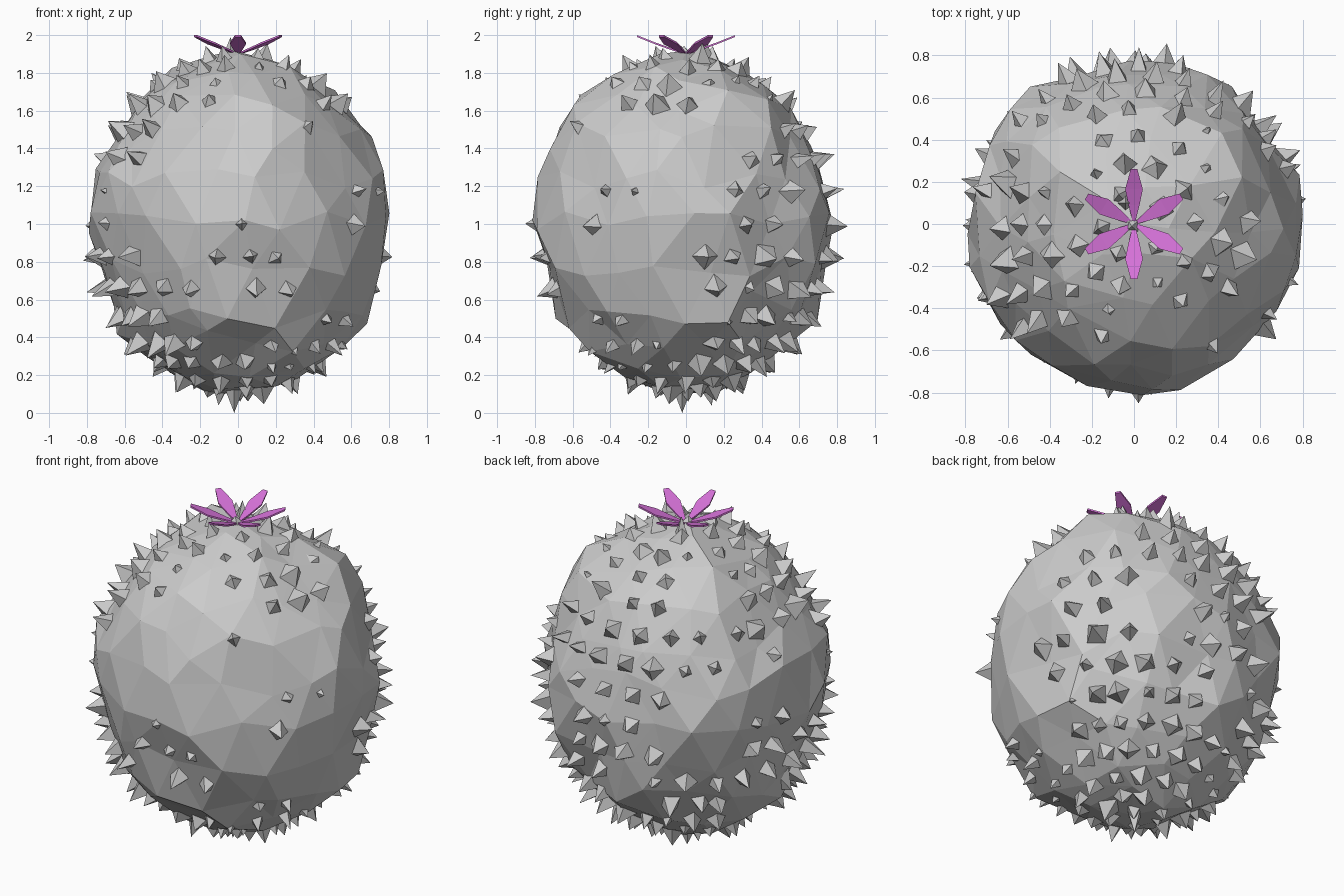
import bpy, bmesh, math, random
from mathutils import Vector

if "Cube" in bpy.data.objects:
    bpy.data.objects.remove(bpy.data.objects["Cube"])

random.seed(7)
CENTRE = Vector((0, 0, 1.0))
RX, RZ = 0.775, 0.915

# smooth patches where the spines are worn away: position and reach
BARE = [((0.28, -0.7, 1.12), 0.27), ((-0.4, -0.65, 1.1), 0.30), ((-0.12, -0.68, 0.45), 0.24),
        ((-0.02, -0.78, 1.2), 0.2), ((0.15, -0.55, 1.6), 0.22), ((0.72, -0.28, 0.75), 0.30),
        ((0.5, -0.55, 0.75), 0.25), ((0.7, 0.05, 1.35), 0.26), ((0.7, 0.02, 0.5), 0.22),
        ((0.78, 0.12, 1.05), 0.16), ((0.62, -0.35, 1.4), 0.2), ((-0.5, 0.58, 1.0), 0.22),
        ((-0.76, -0.08, 1.2), 0.26), ((-0.68, 0.36, 1.25), 0.17), ((-0.62, 0.25, 0.4), 0.22),
        ((0.36, 0.7, 1.0), 0.2), ((0.5, 0.3, 1.6), 0.2), ((-0.35, 0.35, 1.7), 0.18),
        ((-0.25, -0.65, 1.45), 0.17), ((-0.1, 0.72, 0.5), 0.2), ((0.3, -0.6, 0.45), 0.14)]


def surface(d, scale=1.0):
    return CENTRE + Vector((d.x * RX, d.y * RX, d.z * RZ)) * scale


def is_bare(p, margin=1.0):
    return any((p - Vector(c)).length < r * margin for c, r in BARE)


def make_object(name, bm, material=None):
    bmesh.ops.recalc_face_normals(bm, faces=bm.faces)
    mesh = bpy.data.meshes.new(name)
    bm.to_mesh(mesh)
    bm.free()
    ob = bpy.data.objects.new(name, mesh)
    bpy.context.collection.objects.link(ob)
    if material:
        mesh.materials.append(material)
    return ob


# faceted barrel body
bm = bmesh.new()
bmesh.ops.create_icosphere(bm, subdivisions=3, radius=1)
for v in bm.verts:
    d = v.co.copy()
    d += Vector([random.uniform(-0.07, 0.07) for _ in range(3)])
    d.normalize()
    v.co = surface(d, (1.03 if is_bare(surface(d), 1.15) else 0.98) + random.uniform(-0.02, 0.03))
make_object("cactus_body", bm)

# spines: small pyramids in staggered rings
bm = bmesh.new()
RINGS = 16
for i in range(RINGS + 1):
    theta = math.pi * i / RINGS
    spacing = 0.175 if theta < 2.1 else 0.14
    count = max(1, round(2 * math.pi * RX * math.sin(theta) / spacing))
    for j in range(count):
        phi = 2 * math.pi * (j + 0.5 * (i % 2) + random.uniform(-0.15, 0.15)) / count
        d = Vector((math.sin(theta) * math.cos(phi), math.sin(theta) * math.sin(phi), math.cos(theta)))
        base = surface(d, 0.93)
        if is_bare(base):
            continue
        n = Vector((d.x / RX, d.y / RX, d.z / RZ)).normalized()
        side = n.orthogonal().normalized()
        up = n.cross(side)
        w = random.uniform(0.06, 0.095)
        turn = random.uniform(0, math.pi)
        ring = []
        for k in range(4):
            a = turn + k * math.pi / 2
            ring.append(bm.verts.new(base + (side * math.cos(a) + up * math.sin(a)) * w))
        height = random.uniform(0.1, 0.155) if abs(d.z) < 0.8 else random.uniform(0.08, 0.13)
        tip = bm.verts.new(base + n * height + side * random.uniform(-0.02, 0.02))
        for k in range(4):
            bm.faces.new((ring[k], ring[(k + 1) % 4], tip))
        bm.faces.new(ring[::-1])
make_object("spines", bm)

# single tall spines at the crown and foot
bm = bmesh.new()
for x, y, z0, z1 in ((-0.04, 0.1, 1.86, 1.99), (-0.02, -0.02, 0.13, 0.0)):
    ring = [bm.verts.new((x + 0.05 * math.cos(a), y + 0.05 * math.sin(a), z0))
            for a in (0, math.pi / 2, math.pi, 3 * math.pi / 2)]
    tip = bm.verts.new((x, y, z1))
    for k in range(4):
        bm.faces.new((ring[k], ring[(k + 1) % 4], tip))
    bm.faces.new(ring)
make_object("pole_spines", bm)

# six-petal flower
pink = bpy.data.materials.new("petal_pink")
pink.diffuse_color = (0.68, 0.17, 0.70, 1)
pink.use_nodes = True
pink.node_tree.nodes["Principled BSDF"].inputs["Base Color"].default_value = pink.diffuse_color
PROFILE = [(0.0, 0.004, 1.905), (0.09, 0.026, 1.935), (0.165, 0.042, 1.962), (0.26, 0.016, 2.0)]
bm = bmesh.new()
for p in range(6):
    a = math.radians(30 + 60 * p)
    out, side = Vector((math.cos(a), math.sin(a), 0)), Vector((-math.sin(a), math.cos(a), 0))
    rows = []
    for r, w, z in PROFILE:
        rows.append([[bm.verts.new(out * r + side * s * w + Vector((0, 0, z - t)))
                      for s, t in ((-1, 0), (1, 0), (1, 0.01), (-1, 0.01))]][0])
    for q, s in zip(rows, rows[1:]):
        for k in range(4):
            bm.faces.new((q[k], q[(k + 1) % 4], s[(k + 1) % 4], s[k]))
    bm.faces.new(rows[0])
    bm.faces.new(rows[-1])
make_object("flower", bm, pink)
